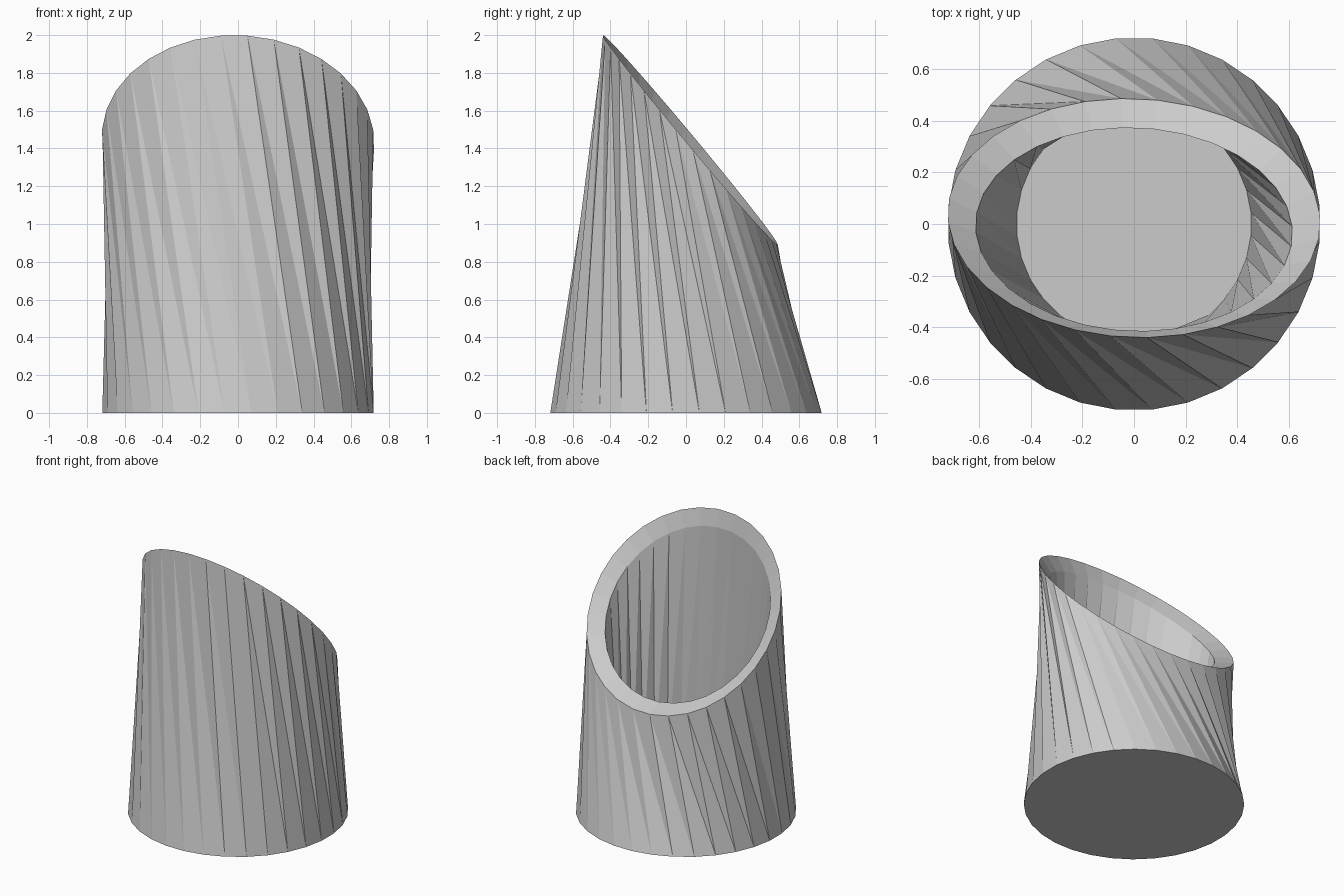
import bpy, bmesh, math
from mathutils import Matrix, Vector

if "Cube" in bpy.data.objects:
    bpy.data.objects.remove(bpy.data.objects["Cube"])

SIDES = 32
STEP = 2 * math.pi / SIDES
TWIST = -2 * STEP
# slanted mouth: tilted about x, then yawed slightly
SLANT = Matrix.Rotation(math.radians(-2.5), 3, 'Z') @ Matrix.Rotation(math.radians(-50.2), 3, 'X')


def ring(bm, radius, centre, rot, phase):
    verts = []
    for i in range(SIDES):
        a = (i + 0.5) * STEP + phase
        p = rot @ Vector((radius * math.cos(a), radius * math.sin(a), 0))
        verts.append(bm.verts.new(p + Vector(centre)))
    return verts


def bridge(bm, a, b):
    # two triangles per side keep the twisted walls faceted
    for i in range(SIDES):
        j = (i + 1) % SIDES
        bm.faces.new((a[i], a[j], b[i]))
        bm.faces.new((a[j], b[j], b[i]))


bm = bmesh.new()
flat = Matrix.Identity(3)
# outer foot, outer lip, inner lip, inner floor
rings = [
    ring(bm, 0.722, (0, 0, 0), flat, 0),
    ring(bm, 0.722, (0, 0.023, 1.445), SLANT, TWIST),
    ring(bm, 0.614, (0, -0.021, 1.408), SLANT, TWIST),
    ring(bm, 0.455, (0, 0, 0.12), flat, 0),
]
for lower, upper in zip(rings, rings[1:]):
    bridge(bm, lower, upper)
bm.faces.new(rings[0])
bm.faces.new(rings[3])
bmesh.ops.recalc_face_normals(bm, faces=bm.faces[:])

mesh = bpy.data.meshes.new("slanted_cup")
bm.to_mesh(mesh)
bm.free()
cup = bpy.data.objects.new("slanted_cup", mesh)
bpy.context.collection.objects.link(cup)
